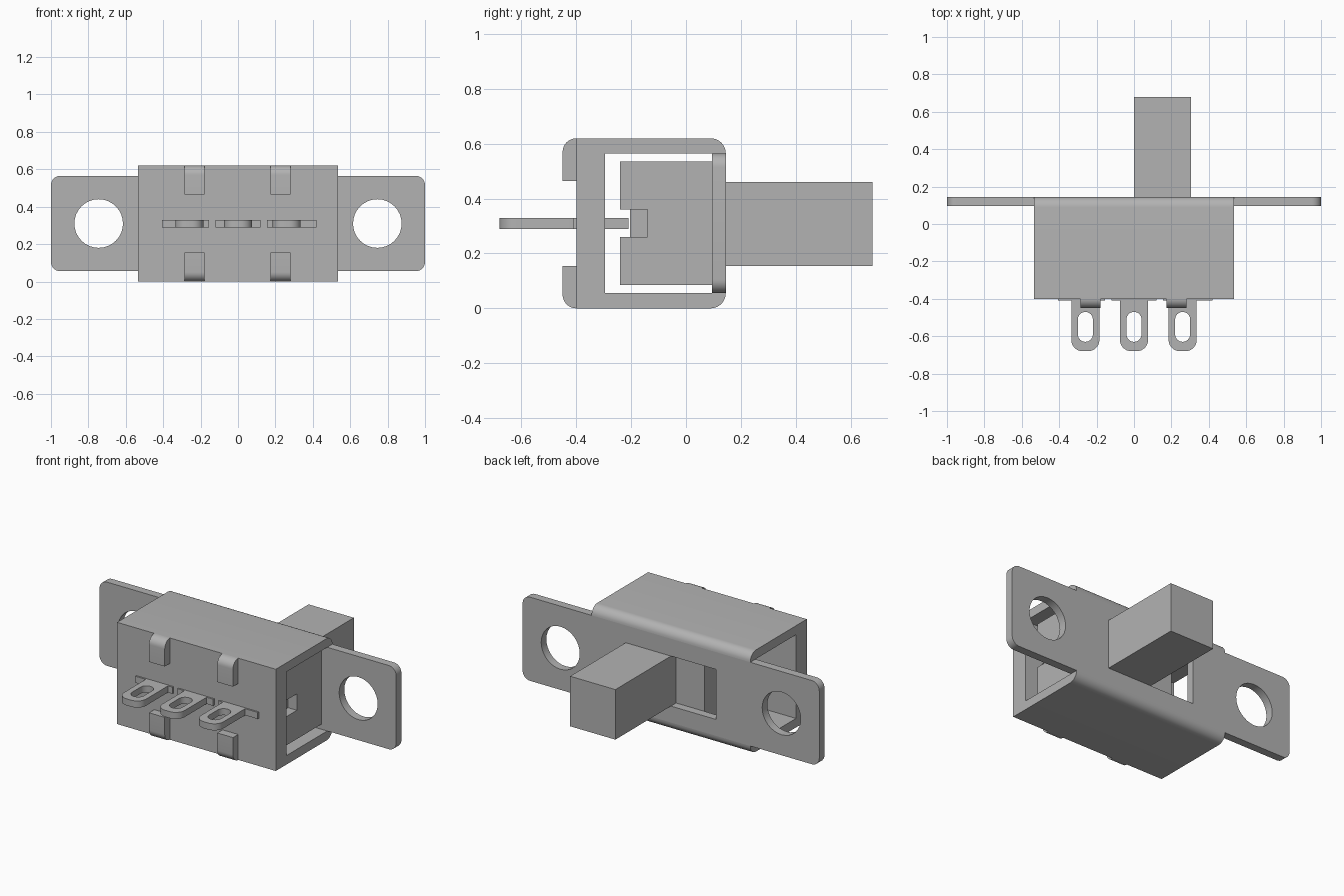
import bpy, bmesh, math
from mathutils import Matrix, Vector

if "Cube" in bpy.data.objects:
    bpy.data.objects.remove(bpy.data.objects["Cube"], do_unlink=True)

grey = bpy.data.materials.new("plain grey")
grey.use_nodes = True
grey.diffuse_color = (0.45, 0.45, 0.45, 1)
grey.node_tree.nodes["Principled BSDF"].inputs["Base Color"].default_value = grey.diffuse_color

# Columns give the two profile axes and the extrusion axis
X, Y, Z = Vector((1, 0, 0)), Vector((0, 1, 0)), Vector((0, 0, 1))
PLANES = {"XY": (X, Y, Z), "YZ": (Y, Z, X), "XZ": (X, Z, -Y)}


def outline(points, steps=8):
    """Closed loop from (u, v) or (u, v, radius) right-angled corners."""
    loop = []
    for i, corner in enumerate(points):
        p = Vector(corner[:2])
        r = corner[2] if len(corner) > 2 else 0
        a = (Vector(points[i - 1][:2]) - p).normalized()
        b = (Vector(points[(i + 1) % len(points)][:2]) - p).normalized()
        angles = [math.pi / 2 * k / steps for k in range(steps + 1)] if r else [0]
        for t in angles:
            q = p + r * (a + b) - r * (b * math.cos(t) + a * math.sin(t))
            if not loop or (q - loop[-1]).length > 1e-4:
                loop.append(q)
    if (loop[0] - loop[-1]).length < 1e-4:
        loop.pop()
    return loop


def rect(u0, u1, v0, v1, r=0):
    return outline([(u0, v0, r), (u1, v0, r), (u1, v1, r), (u0, v1, r)])


def extrude(name, plane, loops, lo, hi):
    """Solid from an outer loop and optional hole loops, between lo and hi."""
    curve = bpy.data.curves.new(name, "CURVE")
    curve.dimensions, curve.fill_mode = "2D", "BOTH"
    curve.extrude = (hi - lo) / 2
    for loop in loops:
        spline = curve.splines.new("POLY")
        spline.points.add(len(loop) - 1)
        for point, q in zip(spline.points, loop):
            point.co = (q.x, q.y, 0, 1)
        spline.use_cyclic_u = True
    temp = bpy.data.objects.new(name + "_outline", curve)
    bpy.context.collection.objects.link(temp)
    bpy.context.view_layer.update()
    graph = bpy.context.evaluated_depsgraph_get()
    mesh = bpy.data.meshes.new_from_object(temp.evaluated_get(graph))
    bpy.data.objects.remove(temp, do_unlink=True)
    bpy.data.curves.remove(curve)

    u, v, w = PLANES[plane]
    matrix = Matrix((u, v, w)).transposed().to_4x4()
    axis = Vector([abs(c) for c in w])
    bm = bmesh.new()
    bm.from_mesh(mesh)
    bm.transform(Matrix.Translation(axis * (lo + hi) / 2) @ matrix)
    bmesh.ops.remove_doubles(bm, verts=bm.verts, dist=1e-4)
    bmesh.ops.dissolve_limit(bm, angle_limit=0.01, verts=bm.verts, edges=bm.edges)
    bmesh.ops.recalc_face_normals(bm, faces=bm.faces)
    bm.to_mesh(mesh)
    bm.free()
    mesh.name = name
    mesh.materials.clear()
    mesh.materials.append(grey)
    obj = bpy.data.objects.new(name, mesh)
    bpy.context.collection.objects.link(obj)
    bpy.ops.object.select_all(action="DESELECT")
    obj.select_set(True)
    bpy.context.view_layer.objects.active = obj
    bpy.ops.object.shade_smooth_by_angle(angle=math.radians(30))
    return obj


# Casing: folded walls and terminal board, open at both ends
extrude("casing", "YZ", [outline([
    (0.145, 0.565), (0.145, 0.62, 0.055), (-0.4, 0.62), (-0.4, 0),
    (0.145, 0, 0.055), (0.145, 0.055), (-0.295, 0.055), (-0.295, 0.565)])], -0.535, 0.535)

# Mounting plate with two screw holes and the slider window
holes = [rect(s * 0.745 - 0.13, s * 0.745 + 0.13, 0.18, 0.44, 0.13) for s in (-1, 1)]
extrude("mounting_plate", "XZ",
        [rect(-1, 1, 0.055, 0.565, 0.05), rect(-0.305, 0.305, 0.155, 0.46)] + holes,
        0.095, 0.145)

# Slider: notched block inside, contact clip and knob
extrude("slider_block", "YZ", [outline([
    (-0.24, 0.085), (0.095, 0.085), (0.095, 0.535), (-0.24, 0.535),
    (-0.24, 0.36), (-0.14, 0.36), (-0.14, 0.26), (-0.24, 0.26)])], -0.19, 0.495)
extrude("contact_clip", "YZ", [rect(-0.205, -0.14, 0.26, 0.36)], -0.13, 0.435)
extrude("slider_knob", "XZ", [rect(0, 0.305, 0.155, 0.46)], 0.095, 0.68)

# Terminals: slotted lug on a wider base that passes through the board
for side, x, left, right in (("right", -0.26, -0.405, -0.155),
                             ("middle", 0, -0.12, 0.12),
                             ("left", 0.26, 0.155, 0.42)):
    lug = outline([(x - 0.075, -0.68, 0.06), (x + 0.075, -0.68, 0.06),
                   (x + 0.075, -0.41), (right, -0.41), (right, -0.21),
                   (left, -0.21), (left, -0.41), (x - 0.075, -0.41)])
    slot = rect(x - 0.04, x + 0.04, -0.63, -0.47, 0.04)
    extrude(side + "_terminal", "XY", [lug, slot], 0.29, 0.33)

# Folded tabs holding the board
for side, x in (("right", -0.232), ("left", 0.228)):
    extrude("upper_tab_" + side, "YZ", [outline([
        (-0.4, 0.465), (-0.4, 0.62), (-0.45, 0.62, 0.05), (-0.45, 0.465)])],
        x - 0.053, x + 0.053)
    extrude("lower_tab_" + side, "YZ", [outline([
        (-0.4, 0), (-0.4, 0.155), (-0.45, 0.155), (-0.45, 0, 0.05)])],
        x - 0.053, x + 0.053)
